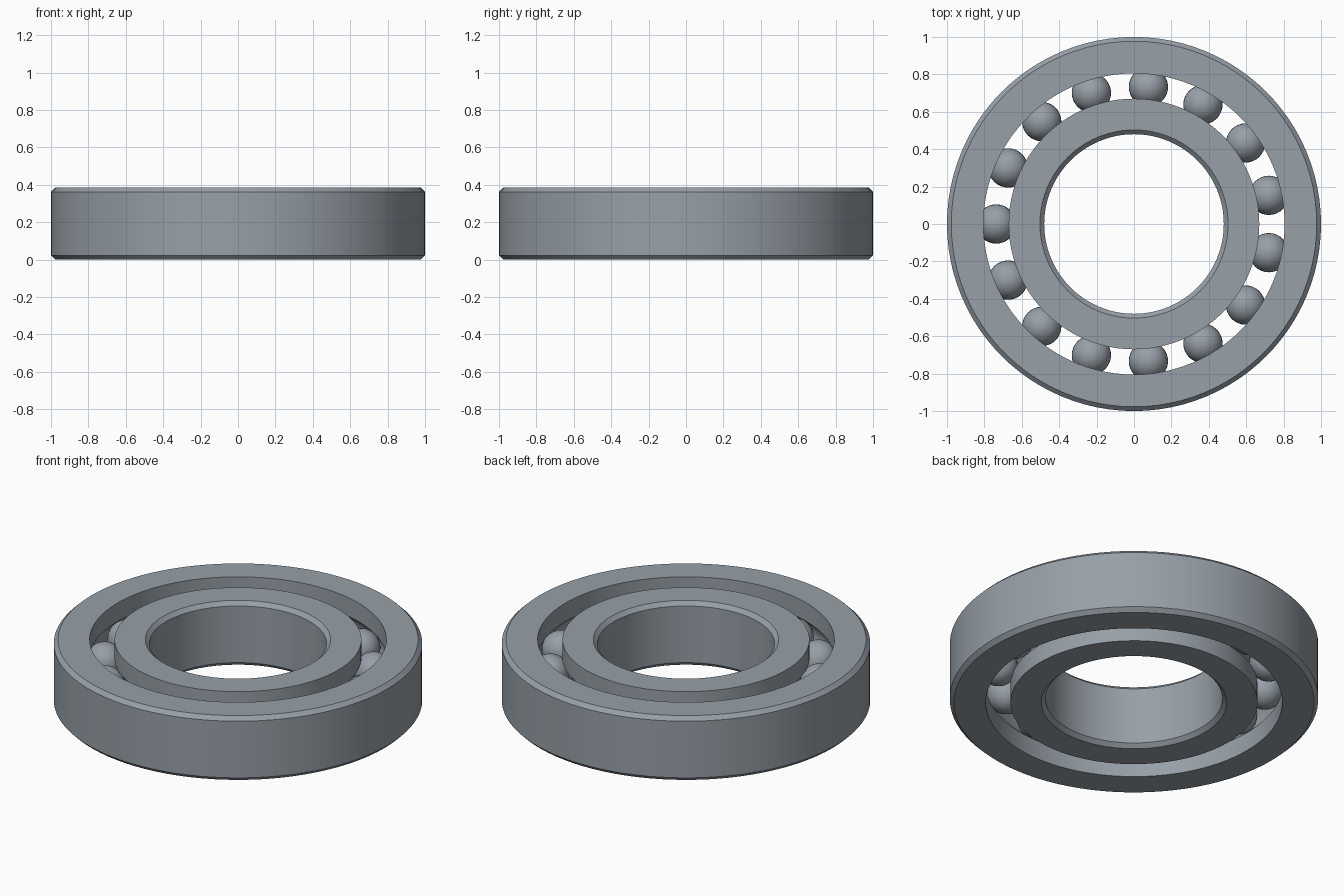
import bpy
import bmesh
from math import pi, sin, cos, sqrt, asin, tau, radians
from mathutils import Vector, Matrix

HEIGHT = 0.385
MID = HEIGHT / 2
CHAMFER = 0.023
BALL_R = 0.105
PITCH_R = 0.737
BALLS = 15
SEGMENTS = 96

cube = bpy.data.objects.get("Cube")
if cube:
    bpy.data.objects.remove(cube, do_unlink=True)

steel = bpy.data.materials.new("steel grey")
steel.use_nodes = True
STEEL_RGBA = (0.31, 0.35, 0.39, 1)
steel.diffuse_color = STEEL_RGBA
steel.node_tree.nodes["Principled BSDF"].inputs["Base Color"].default_value = STEEL_RGBA


def finish(name, bm):
    """Turn a bmesh into a smooth-shaded steel object."""
    bmesh.ops.recalc_face_normals(bm, faces=bm.faces)
    mesh = bpy.data.meshes.new(name)
    bm.to_mesh(mesh)
    bm.free()
    mesh.materials.append(steel)
    obj = bpy.data.objects.new(name, mesh)
    bpy.context.collection.objects.link(obj)
    bpy.ops.object.select_all(action="DESELECT")
    obj.select_set(True)
    bpy.context.view_layer.objects.active = obj
    bpy.ops.object.shade_smooth_by_angle(angle=radians(30))
    return obj


def race_ring(name, plain_r, race_r):
    """Lathe a ring: chamfered on the plain wall, ball groove on the race wall."""
    inward = 1 if race_r > plain_r else -1
    profile = [
        (race_r, 0),
        (plain_r + inward * CHAMFER, 0),
        (plain_r, CHAMFER),
        (plain_r, HEIGHT - CHAMFER),
        (plain_r + inward * CHAMFER, HEIGHT),
        (race_r, HEIGHT),
    ]
    # Circular groove that seats the balls
    groove_r = BALL_R + 0.001
    side = 1 if race_r > PITCH_R else -1
    half = sqrt(groove_r ** 2 - (race_r - PITCH_R) ** 2)
    limit = asin(half / groove_r)
    for i in range(11):
        a = limit * (1 - i / 5)
        profile.append((PITCH_R + side * groove_r * cos(a), MID + groove_r * sin(a)))

    bm = bmesh.new()
    loops = []
    for s in range(SEGMENTS):
        a = tau * s / SEGMENTS
        loops.append([bm.verts.new((r * cos(a), r * sin(a), z)) for r, z in profile])
    for s, loop in enumerate(loops):
        following = loops[(s + 1) % SEGMENTS]
        for i in range(len(profile)):
            j = (i + 1) % len(profile)
            bm.faces.new((loop[i], following[i], following[j], loop[j]))
    return finish(name, bm)


# Outer and inner rings
race_ring("outer_ring", 1.0, 0.805)
race_ring("inner_ring", 0.48, 0.67)

# Balls spaced evenly around the race, one lying on the -x axis
for n in range(BALLS):
    angle = pi + tau * n / BALLS
    centre = Vector((PITCH_R * cos(angle), PITCH_R * sin(angle), MID))
    bm = bmesh.new()
    bmesh.ops.create_uvsphere(bm, u_segments=32, v_segments=16, radius=BALL_R,
                              matrix=Matrix.Translation(centre))
    finish(f"ball_{n + 1}", bm)
